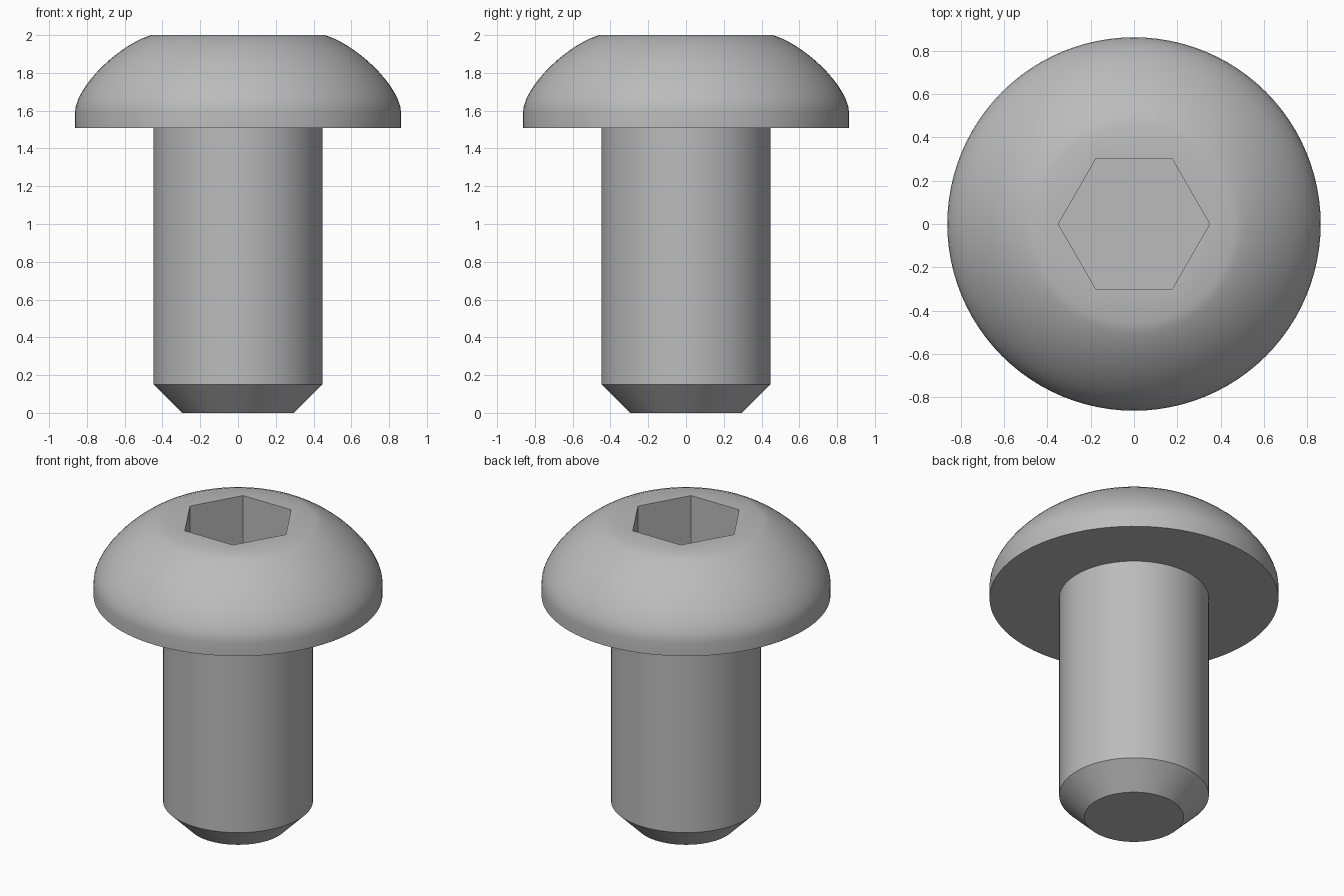
import bpy
import bmesh
from math import cos, sin, tau, pi, radians
from mathutils import Vector, geometry

if "Cube" in bpy.data.objects:
    bpy.data.objects.remove(bpy.data.objects["Cube"])

SEGMENTS = 96          # multiple of six, so the socket corners fall on vertices
SOCKET_APOTHEM = 0.303
SOCKET_FLOOR = 1.64


def circle(radius):
    return lambda angle: radius


def hexagon(angle):
    return SOCKET_APOTHEM / cos(angle % (pi / 3) - pi / 6)


def add_ring(bm, radius_at, z):
    angles = [tau * i / SEGMENTS for i in range(SEGMENTS)]
    return [bm.verts.new((radius_at(a) * cos(a), radius_at(a) * sin(a), z)) for a in angles]


# Steel colour
steel = bpy.data.materials.new("grey steel")
steel.use_nodes = True
colour = (0.5, 0.5, 0.5, 1)
steel.diffuse_color = colour
steel.node_tree.nodes["Principled BSDF"].inputs["Base Color"].default_value = colour

# Outline from the chamfered tip, up the shank and over the domed head
outline = [(0.297, 0), (0.447, 0.15), (0.447, 1.507), (0.863, 1.507)]
dome = geometry.interpolate_bezier(
    Vector((0.863, 1.59)), Vector((0.863, 1.72)),
    Vector((0.64, 1.945)), Vector((0.46, 2)), 14)
outline += [(p.x, p.y) for p in dome]
sections = [(circle(r), z) for r, z in outline]

# Hexagonal socket: rim, then floor
sections += [(hexagon, 2), (hexagon, SOCKET_FLOOR)]

# Join the sections into one closed surface
bm = bmesh.new()
rings = [add_ring(bm, shape, z) for shape, z in sections]
for low, high in zip(rings, rings[1:]):
    for i in range(SEGMENTS):
        j = (i + 1) % SEGMENTS
        bm.faces.new((low[i], low[j], high[j], high[i]))
bm.faces.new(rings[0][::-1])
bm.faces.new(rings[-1])
bmesh.ops.recalc_face_normals(bm, faces=bm.faces)

mesh = bpy.data.meshes.new("socket_button_screw")
bm.to_mesh(mesh)
bm.free()
mesh.materials.append(steel)
screw = bpy.data.objects.new("socket_button_screw", mesh)
bpy.context.collection.objects.link(screw)

# Smooth round surfaces with crisp rims
bpy.ops.object.select_all(action="DESELECT")
screw.select_set(True)
bpy.context.view_layer.objects.active = screw
bpy.ops.object.shade_smooth_by_angle(angle=radians(30))
